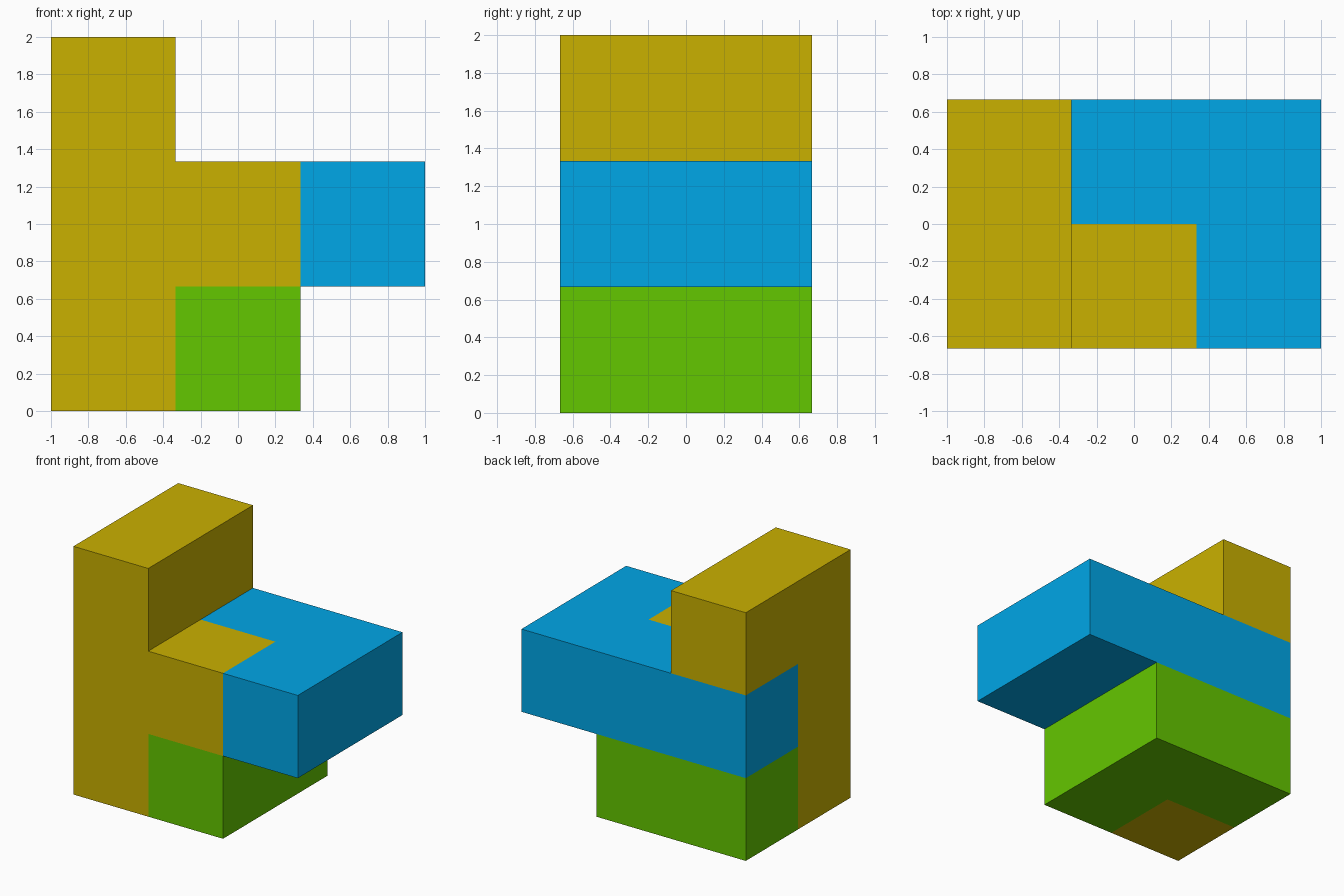
import bpy, bmesh, math
from mathutils import Vector

if "Cube" in bpy.data.objects:
    bpy.data.objects.remove(bpy.data.objects["Cube"])

U = 2 / 3                          # edge of one cube cell
ORIGIN = Vector((-1, -U, 0))       # front-left-bottom corner of the grid


def material(name, rgb):
    m = bpy.data.materials.new(name)
    m.diffuse_color = (*rgb, 1)
    m.use_nodes = True
    m.node_tree.nodes["Principled BSDF"].inputs["Base Color"].default_value = m.diffuse_color
    return m


def quad(cell, axis, side):
    """Corners of one face of a cell, wound to point outward."""
    a, b = (axis + 1) % 3, (axis + 2) % 3
    corners = []
    for i, j in ((0, 0), (1, 0), (1, 1), (0, 1)):
        p = Vector(cell)
        p[axis] += side
        p[a] += i
        p[b] += j
        corners.append(ORIGIN + p * U)
    return corners if side else corners[::-1]


def block_piece(name, cells, mat):
    """Solid made of joined cells, with no walls inside the piece."""
    bm = bmesh.new()
    for cell in cells:
        for axis in range(3):
            for side in (0, 1):
                n = list(cell)
                n[axis] += 2 * side - 1
                if tuple(n) not in cells:
                    bm.faces.new([bm.verts.new(p) for p in quad(cell, axis, side)])
    bmesh.ops.remove_doubles(bm, verts=bm.verts[:], dist=1e-4)
    bmesh.ops.dissolve_limit(bm, angle_limit=math.radians(1),
                             verts=bm.verts[:], edges=bm.edges[:])
    me = bpy.data.meshes.new(name)
    bm.to_mesh(me)
    bm.free()
    me.materials.append(mat)
    bpy.context.collection.objects.link(bpy.data.objects.new(name, me))


# Upright piece: front-left column, a step to the right, and the top bar
block_piece("upright_piece",
            {(0, 0, 0), (0, 0, 1), (0, 0, 2), (0, 1, 2), (1, 0, 1)},
            material("mustard yellow", (0.59, 0.44, 0.0)))

# Middle piece: L running along the back and down the right side
block_piece("middle_piece",
            {(0, 1, 1), (1, 1, 1), (2, 1, 1), (2, 0, 1)},
            material("sky blue", (0.0, 0.39, 0.81)))

# Base piece: smaller L on the ground
block_piece("base_piece",
            {(0, 1, 0), (1, 1, 0), (1, 0, 0)},
            material("leaf green", (0.127, 0.571, 0.0)))
